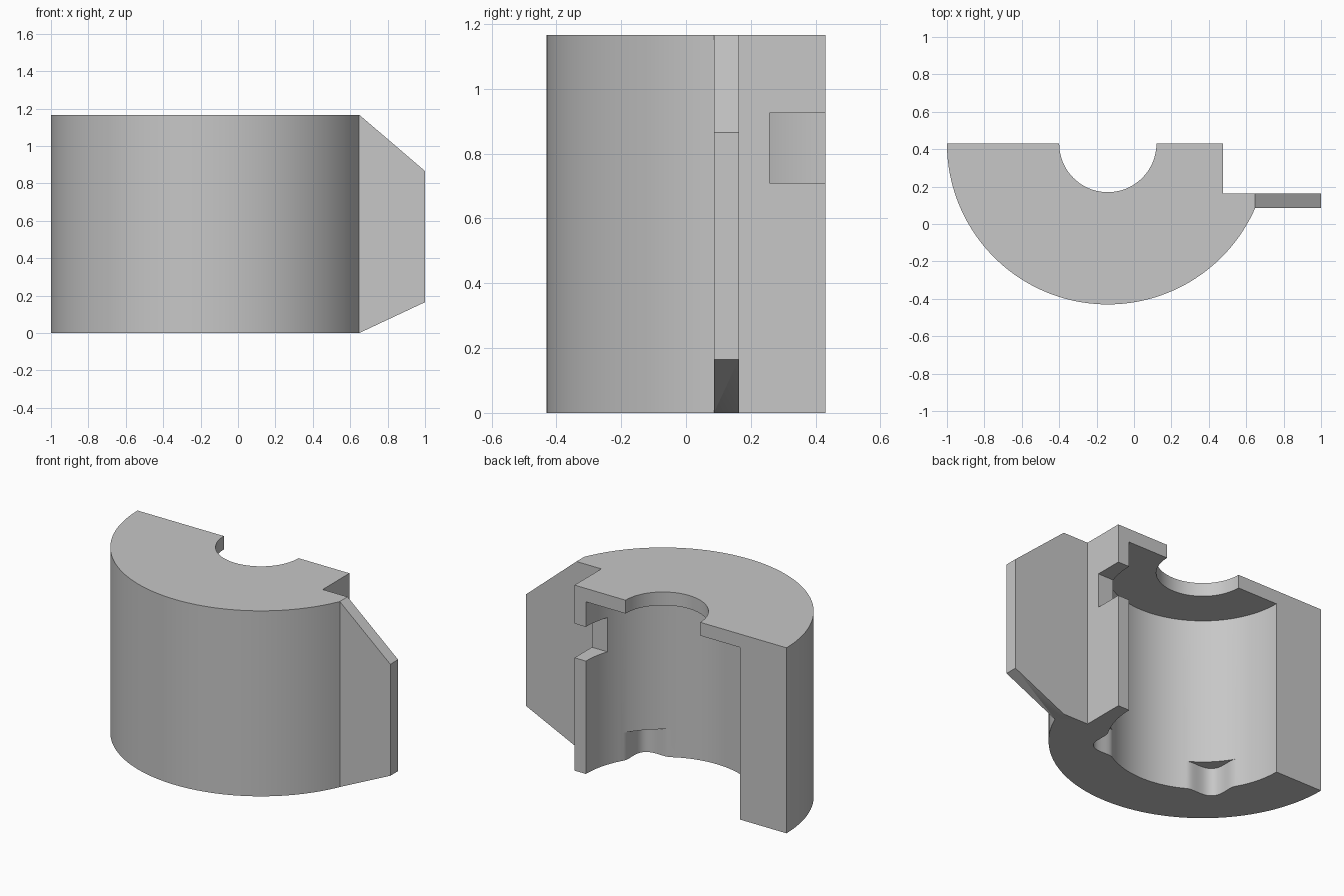
import bpy
import bmesh
from math import sin, cos, pi, radians, asin
from mathutils import Vector

if "Cube" in bpy.data.objects:
    bpy.data.objects.remove(bpy.data.objects["Cube"])

CX, CY = -0.14, 0.43        # axis of the round housing
HEIGHT = 1.167
R_OUT, R_BORE, R_HOLE = 0.86, 0.536, 0.26
FIN_BACK, FIN_FRONT = 0.163, 0.086

gray = bpy.data.materials.new("plain gray")
gray.use_nodes = True
gray.diffuse_color = (0.57, 0.57, 0.57, 1)
gray.node_tree.nodes["Principled BSDF"].inputs["Base Color"].default_value = (0.57, 0.57, 0.57, 1)


def arc(radius, start, end, steps):
    """Points of an arc about the housing axis; radius may depend on angle."""
    points = []
    for i in range(steps + 1):
        a = start + (end - start) * i / steps
        r = radius(a) if callable(radius) else radius
        points.append((CX + r * cos(a), CY + r * sin(a)))
    return points


def prism(name, outline, low, high, axis="z"):
    """Extrude an outline along z, or an x-z outline along y."""
    def place(p, h):
        return Vector((p[0], p[1], h)) if axis == "z" else Vector((p[0], h, p[1]))
    bm = bmesh.new()
    bottom = [bm.verts.new(place(p, low)) for p in outline]
    top = [bm.verts.new(place(p, high)) for p in outline]
    bm.faces.new(bottom)
    bm.faces.new(top)
    n = len(outline)
    for i in range(n):
        j = (i + 1) % n
        bm.faces.new((bottom[i], bottom[j], top[j], top[i]))
    bmesh.ops.recalc_face_normals(bm, faces=bm.faces)
    mesh = bpy.data.meshes.new(name)
    bm.to_mesh(mesh)
    bm.free()
    mesh.materials.append(gray)
    obj = bpy.data.objects.new(name, mesh)
    bpy.context.collection.objects.link(obj)
    return obj


def pocket_radius(a):
    """Bore radius with a smooth scallop on each diagonal."""
    half = radians(15)
    nearest = min(abs(a - radians(d)) for d in (45, 135, 225, 315))
    if nearest >= half:
        return R_BORE
    return R_BORE + 0.076 * cos(nearest / half * pi / 2) ** 2


def cut(target, cutter):
    cutter.hide_render = True
    mod = target.modifiers.new(cutter.name, "BOOLEAN")
    mod.operation = "DIFFERENCE"
    mod.solver = "EXACT"
    mod.object = cutter
    bpy.context.view_layer.objects.active = target
    bpy.ops.object.modifier_apply(modifier=mod.name)
    bpy.data.objects.remove(cutter)


# Half-round housing with a stepped side and a flat fin
fin_angle = 2 * pi - asin((CY - FIN_FRONT) / R_OUT)
fin_root = CX + R_OUT * cos(fin_angle)
outline = arc(R_OUT, pi, fin_angle, 80)
outline += [(1, FIN_FRONT), (1, FIN_BACK), (0.475, FIN_BACK), (0.475, CY)]
housing = prism("half_housing_with_fin", outline, 0, HEIGHT)


# Tapered top and bottom of the fin
def taper(name, root_z, tip_z):
    slope = (tip_z - root_z) / (1 - fin_root)
    inner = (fin_root - 0.1, root_z - 0.1 * slope)
    outer = (1.1, tip_z + 0.1 * slope)
    return prism(name, [inner, outer, (1.1, inner[1])], 0, 0.3, axis="y")


cut(housing, taper("fin_top_taper", HEIGHT, 0.866))
cut(housing, taper("fin_bottom_taper", 0, 0.165))

# Wide bore below the lid, and the smaller hole through the lid
full = 2 * pi
cut(housing, prism("bore", arc(R_BORE, 0, full, 120)[:-1], -0.1, 1.083))
cut(housing, prism("lid_hole", arc(R_HOLE, 0, full, 80)[:-1], 1.0, 1.3))

# Scalloped pockets at the foot of the bore
for name, middle in (("right_pocket", 225), ("left_pocket", 315)):
    a, b = radians(middle - 15), radians(middle + 15)
    shape = arc(pocket_radius, a, b, 24) + arc(0.4, b, a, 4)
    cut(housing, prism(name, shape, -0.1, 0.175))

# Rectangular window in the thin side wall
window = [(0.2, 0.257), (0.6, 0.257), (0.6, 0.6), (0.2, 0.6)]
cut(housing, prism("side_window", window, 0.71, 0.925))

# Smooth curved walls, sharp edges
bpy.ops.object.select_all(action="DESELECT")
housing.select_set(True)
bpy.context.view_layer.objects.active = housing
bpy.ops.object.shade_smooth_by_angle(angle=radians(30))
